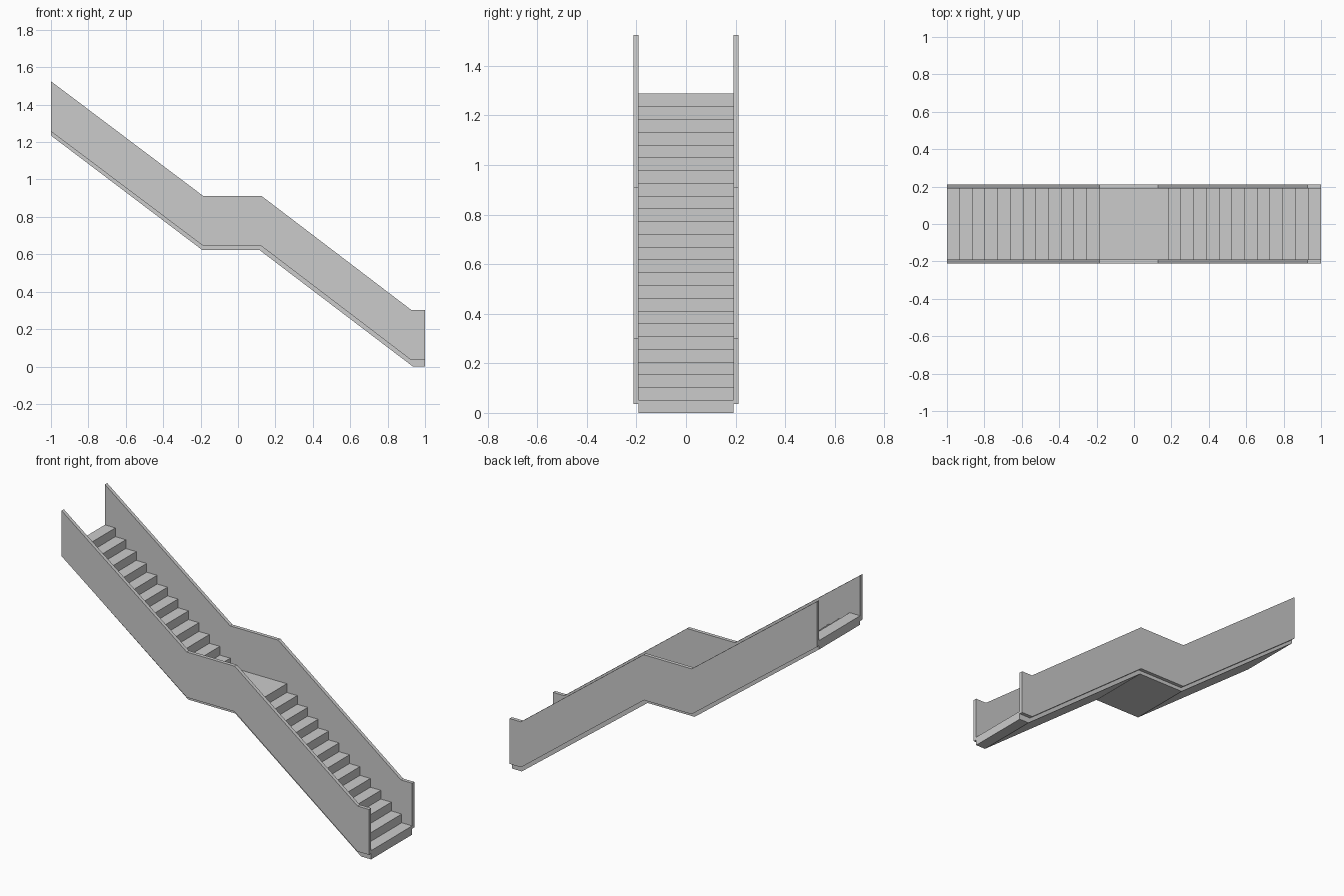
import bpy, bmesh

if "Cube" in bpy.data.objects:
    bpy.data.objects.remove(bpy.data.objects["Cube"])

RUN, RISE, STEPS = 0.068, 0.0515, 12
LAND_X = 1 - STEPS * RUN


def extrude_profile(name, pts, y0, y1):
    """Closed x/z profile extruded along y."""
    bm = bmesh.new()
    face = bm.faces.new([bm.verts.new((x, y0, z)) for x, z in pts])
    ext = bmesh.ops.extrude_face_region(bm, geom=[face])
    verts = [g for g in ext["geom"] if isinstance(g, bmesh.types.BMVert)]
    bmesh.ops.translate(bm, verts=verts, vec=(0, y1 - y0, 0))
    bmesh.ops.recalc_face_normals(bm, faces=bm.faces)
    me = bpy.data.meshes.new(name)
    bm.to_mesh(me)
    bm.free()
    ob = bpy.data.objects.new(name, me)
    bpy.context.collection.objects.link(ob)
    return ob


# Stair body: lower flight, landing, upper flight, sloped underside
profile = [(1, 0)]
for i in range(STEPS):
    z = (i + 1) * RISE
    profile += [(1 - i * RUN, z), (1 - (i + 1) * RUN, z)]
land_z = (STEPS + 1) * RISE
profile += [(LAND_X, land_z), (-LAND_X, land_z)]
for i in range(STEPS):
    z = land_z + (i + 1) * RISE
    profile += [(-LAND_X - i * RUN, z), (-LAND_X - (i + 1) * RUN, z)]
profile += [(-1, 1.235), (-0.19, 0.622), (0.116, 0.622), (0.935, 0)]
extrude_profile("stair_flights", profile, -0.191, 0.191)

# Solid balustrade panels on both sides
panel = [(-1, 1.525), (-0.185, 0.911), (0.127, 0.911), (0.927, 0.302), (1, 0.302),
         (1, 0.035), (0.925, 0.035), (0.125, 0.644), (-0.185, 0.644), (-1, 1.257)]
for side, s in (("front", -1), ("back", 1)):
    extrude_profile(side + "_balustrade", panel, s * 0.191, s * 0.212)
